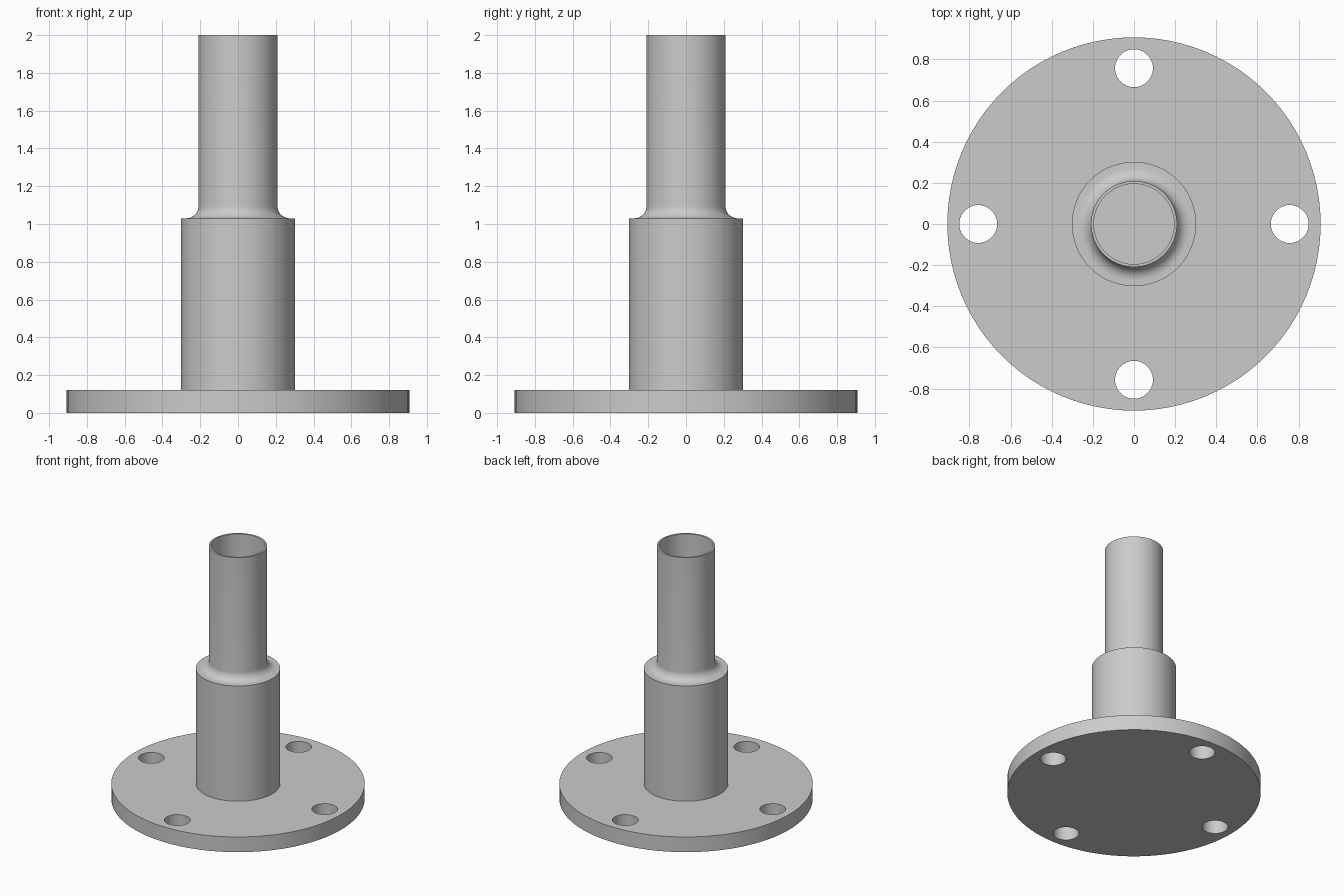
import bpy, bmesh, math

if "Cube" in bpy.data.objects:
    bpy.data.objects.remove(bpy.data.objects["Cube"])

SEGMENTS = 96

steel = bpy.data.materials.new("grey steel")
steel.diffuse_color = (0.6, 0.6, 0.6, 1)
steel.use_nodes = True
steel.node_tree.nodes["Principled BSDF"].inputs["Base Color"].default_value = steel.diffuse_color


def finish(obj):
    """Give the part its colour and smooth its curved faces."""
    obj.data.materials.clear()
    obj.data.materials.append(steel)
    bpy.ops.object.select_all(action='DESELECT')
    obj.select_set(True)
    bpy.context.view_layer.objects.active = obj
    bpy.ops.object.shade_smooth_by_angle(angle=math.radians(30))


def revolve(name, profile):
    """Spin a profile of (radius, height) points around the z axis."""
    bm = bmesh.new()
    verts = [bm.verts.new((r, 0, z)) for r, z in profile]
    edges = [bm.edges.new(pair) for pair in zip(verts, verts[1:])]
    bmesh.ops.spin(bm, geom=verts + edges, cent=(0, 0, 0), axis=(0, 0, 1),
                   angle=math.tau, steps=SEGMENTS, use_duplicate=False)
    bmesh.ops.remove_doubles(bm, verts=bm.verts, dist=1e-5)
    bmesh.ops.recalc_face_normals(bm, faces=bm.faces)
    mesh = bpy.data.meshes.new(name)
    bm.to_mesh(mesh)
    bm.free()
    obj = bpy.data.objects.new(name, mesh)
    bpy.context.collection.objects.link(obj)
    return obj


# Round base flange
bpy.ops.mesh.primitive_cylinder_add(vertices=SEGMENTS, radius=0.907, depth=0.12,
                                    location=(0, 0, 0.06))
flange = bpy.context.object
flange.name = "base_flange"

# Four bolt holes through the flange
for i in range(4):
    a = i * math.pi / 2
    bpy.ops.mesh.primitive_cylinder_add(
        vertices=48, radius=0.092, depth=0.4,
        location=(0.757 * math.cos(a), 0.757 * math.sin(a), 0.06))
    cutter = bpy.context.object
    cutter.name = "bolt_hole_cutter"
    cutter.hide_render = True
    cut = flange.modifiers.new("bolt_hole", 'BOOLEAN')
    cut.operation = 'DIFFERENCE'
    cut.solver = 'EXACT'
    cut.object = cutter
    bpy.context.view_layer.objects.active = flange
    bpy.ops.object.modifier_apply(modifier=cut.name)
    bpy.data.objects.remove(cutter)
finish(flange)

# Stepped hollow post: wide barrel, filleted shoulder, thin tube, bore
fillet = 0.065
tube, shoulder = 0.209, 1.03
arc = [(tube + fillet * (1 - math.sin(t)), shoulder + fillet * (1 - math.cos(t)))
       for t in (i * math.pi / 20 for i in range(11))]
post = revolve("stepped_post", [(0.302, 0.12), (0.302, shoulder), *arc,
                                (tube, 2.0), (0.195, 2.0), (0.195, 0.12),
                                (0.302, 0.12)])
finish(post)
